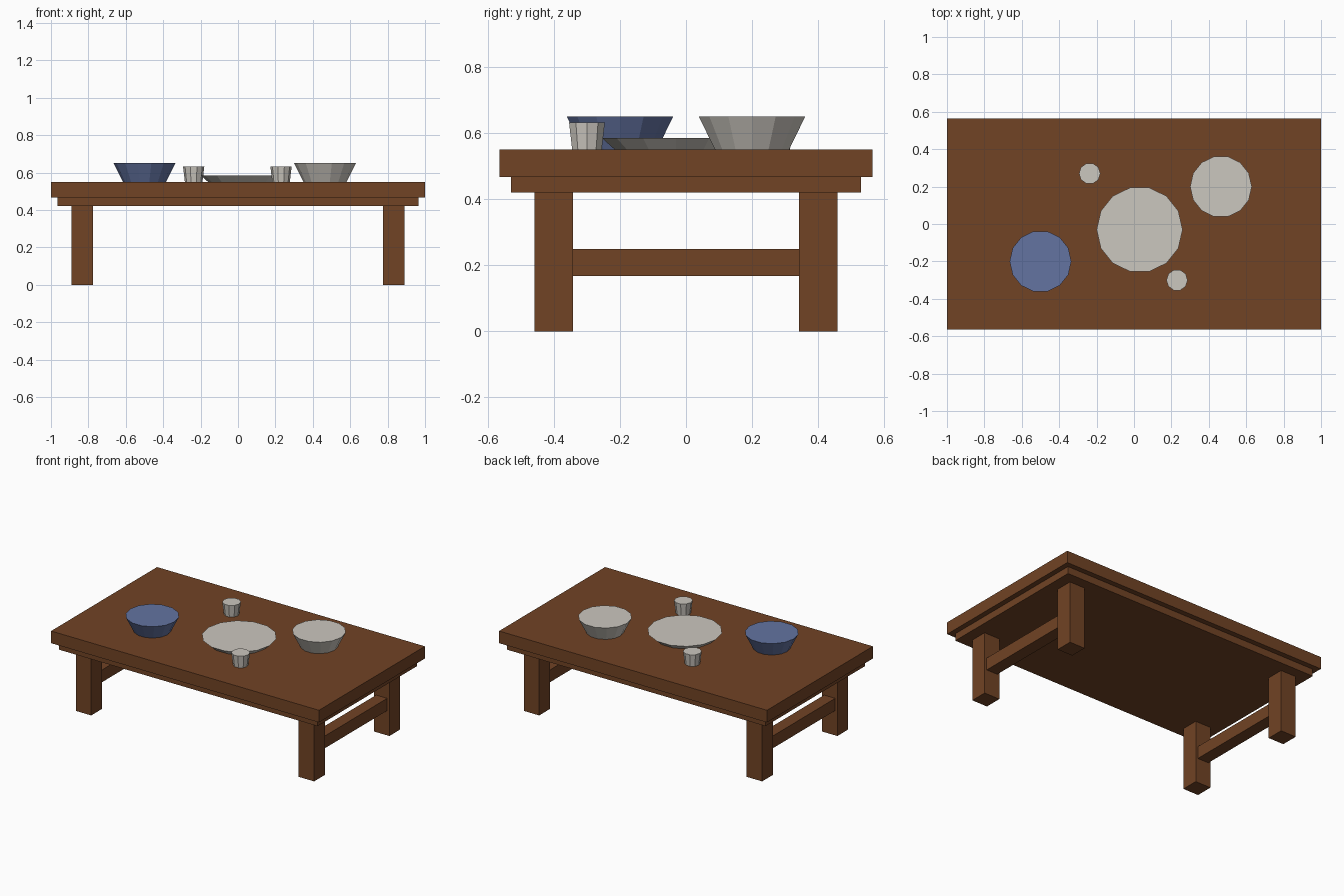
import bpy
import math

cube = bpy.data.objects.get("Cube")
if cube:
    bpy.data.objects.remove(cube, do_unlink=True)


def material(name, rgb):
    m = bpy.data.materials.new(name)
    m.use_nodes = True
    m.diffuse_color = (*rgb, 1)
    m.node_tree.nodes["Principled BSDF"].inputs["Base Color"].default_value = (*rgb, 1)
    return m


wood = material("brown_wood", (0.165, 0.056, 0.018))
ceramic = material("pale_ceramic", (0.60, 0.57, 0.52))
blue = material("blue_glaze", (0.125, 0.172, 0.355))


def finish(name, mat):
    ob = bpy.context.object
    ob.name = ob.data.name = name
    ob.data.materials.clear()
    ob.data.materials.append(mat)
    return ob


def box(name, x, y, z):
    """Wooden block given by its (low, high) range on each axis."""
    ranges = (x, y, z)
    bpy.ops.mesh.primitive_cube_add(size=1, location=[(a + b) / 2 for a, b in ranges])
    ob = finish(name, wood)
    for v in ob.data.vertices:
        v.co = [c * (b - a) for c, (a, b) in zip(v.co, ranges)]


def vessel(name, x, y, base, rim, height, sides, mat):
    """Flat-sided dish that widens upward and is closed at the rim."""
    bpy.ops.mesh.primitive_cone_add(
        vertices=sides, radius1=base, radius2=rim, depth=height,
        location=(x, y, TOP + height / 2))
    # put a corner of the polygon on the x axis
    ob = finish(name, mat)
    ob.rotation_euler.z = math.pi / 2


TOP = 0.55

# table top and the slab under it
box("table_top", (-1, 1), (-0.565, 0.565), (0.468, TOP))
box("under_slab", (-0.965, 0.965), (-0.53, 0.53), (0.42, 0.468))

# legs, and a stretcher joining each end pair
for side, sx in (("left", 1), ("right", -1)):
    for end, sy in (("front", -1), ("back", 1)):
        box(f"{end}_{side}_leg",
            sorted((sx * 0.775, sx * 0.89)), sorted((sy * 0.343, sy * 0.459)), (0, 0.42))
    box(f"{side}_stretcher",
        sorted((sx * 0.791, sx * 0.874)), (-0.343, 0.343), (0.167, 0.25))

# tableware
vessel("blue_bowl", -0.50, -0.20, 0.115, 0.165, 0.10, 14, blue)
vessel("pale_bowl", 0.465, 0.20, 0.115, 0.165, 0.10, 14, ceramic)
vessel("plate", 0.03, -0.03, 0.19, 0.23, 0.035, 14, ceramic)
vessel("front_cup", 0.23, -0.30, 0.047, 0.057, 0.083, 10, ceramic)
vessel("back_cup", -0.237, 0.27, 0.047, 0.057, 0.083, 10, ceramic)
